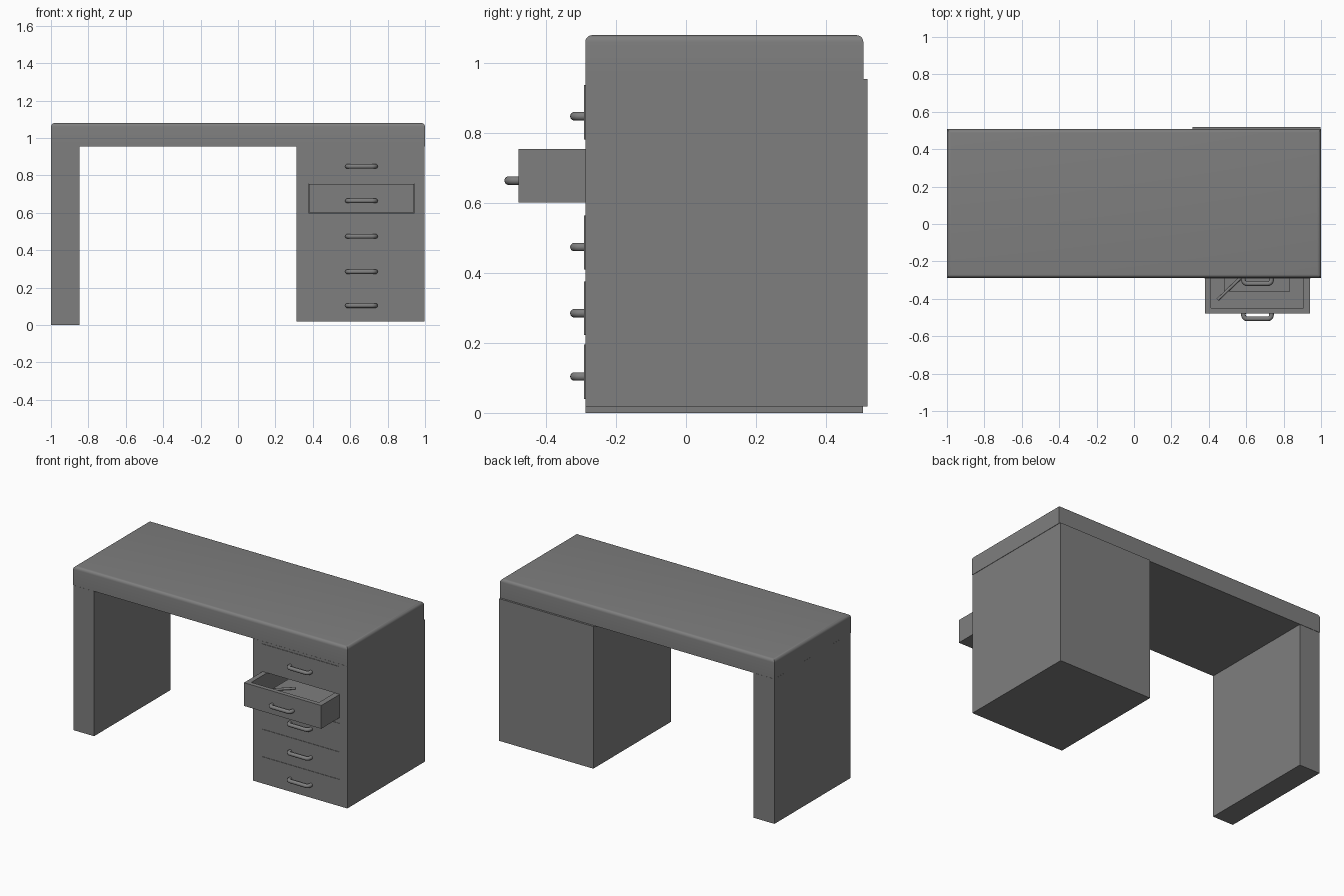
import bpy, bmesh, math

if "Cube" in bpy.data.objects:
    bpy.data.objects.remove(bpy.data.objects["Cube"])

# dark grey finish shared by every part
dark = bpy.data.materials.new("dark_grey")
dark.diffuse_color = (0.21, 0.21, 0.21, 1)
dark.use_nodes = True
dark.node_tree.nodes["Principled BSDF"].inputs["Base Color"].default_value = dark.diffuse_color


def box(name, x0, x1, y0, y1, z0, z1):
    bm = bmesh.new()
    bmesh.ops.create_cube(bm, size=1)
    for v in bm.verts:
        v.co = ((x0 + x1) / 2 + v.co.x * (x1 - x0),
                (y0 + y1) / 2 + v.co.y * (y1 - y0),
                (z0 + z1) / 2 + v.co.z * (z1 - z0))
    me = bpy.data.meshes.new(name)
    bm.to_mesh(me)
    bm.free()
    me.materials.append(dark)
    ob = bpy.data.objects.new(name, me)
    bpy.context.collection.objects.link(ob)
    return ob


def tube(name, points, radius):
    cu = bpy.data.curves.new(name, 'CURVE')
    cu.dimensions = '3D'
    cu.bevel_depth = radius
    cu.bevel_resolution = 3
    cu.use_fill_caps = True
    cu.materials.append(dark)
    sp = cu.splines.new('POLY')
    sp.points.add(len(points) - 1)
    for p, co in zip(sp.points, points):
        p.co = (*co, 1)
    sp.use_smooth = True
    ob = bpy.data.objects.new(name, cu)
    bpy.context.collection.objects.link(ob)
    return ob


def cut(ob, cutter):
    mod = ob.modifiers.new("cut", 'BOOLEAN')
    mod.object = cutter
    mod.operation = 'DIFFERENCE'
    mod.solver = 'EXACT'
    cutter.hide_render = True
    cutter.display_type = 'WIRE'


def handle(name, y, z):
    # rounded U-shaped pull
    xc, r, h, w = 0.660, 0.02, 0.028, 0.075
    arc = [(w - r + r * math.cos(a), -(h - r) - r * math.sin(a))
           for a in [math.radians(d) for d in range(0, 91, 18)]]
    right = [(w, 0.01)] + arc
    path = right + [(-px, py) for px, py in reversed(right)]
    tube(name, [(xc + px, y + py, z) for px, py in path], 0.0125)


FRONT, BACK = -0.288, 0.507
DX0, DX1 = 0.378, 0.943

# desk top with rounded upper edges
top = box("desk_top", -1, 1, FRONT, BACK, 0.955, 1.08)
bm = bmesh.new()
bm.from_mesh(top.data)
edges = [e for e in bm.edges if all(v.co.z > 1.07 for v in e.verts)]
bmesh.ops.bevel(bm, geom=edges, offset=0.02, segments=5, profile=0.5, affect='EDGES')
bm.to_mesh(top.data)
bm.free()
bpy.context.view_layer.objects.active = top
top.select_set(True)
bpy.ops.object.shade_smooth_by_angle(angle=math.radians(35))
top.select_set(False)

# side panel leg and drawer cabinet
box("side_leg", -0.999, -0.848, FRONT + 0.001, BACK - 0.001, 0, 0.954)
cabinet = box("drawer_cabinet", 0.312, 0.998, FRONT, 0.519, 0.018, 0.9545)
cut(cabinet, box("drawer_opening_cutter", DX0, DX1, -0.35, 0.25, 0.60, 0.755))

# closed drawer fronts, standing slightly proud
for i, (z0, z1, hz) in enumerate([(0.782, 0.938, 0.848), (0.41, 0.564, 0.474),
                                  (0.222, 0.376, 0.285), (0.04, 0.195, 0.104)]):
    box(f"drawer_front_{i}", DX0, DX1, FRONT - 0.003, FRONT + 0.02, z0, z1)
    handle(f"drawer_handle_{i}", FRONT - 0.003, hz)

# open drawer, hollow
tray = box("open_drawer", DX0 + 0.001, DX1 - 0.001, -0.479, 0.22, 0.601, 0.754)
cut(tray, box("drawer_hollow_cutter", 0.412, 0.905, -0.45, 0.19, 0.622, 0.85))
handle("open_drawer_handle", -0.479, 0.664)

# book and pen in the open drawer
box("book", 0.482, 0.833, -0.36, 0.1, 0.622, 0.685)
tube("pen", [(0.447, -0.405, 0.693), (0.60, -0.26, 0.693)], 0.008)
